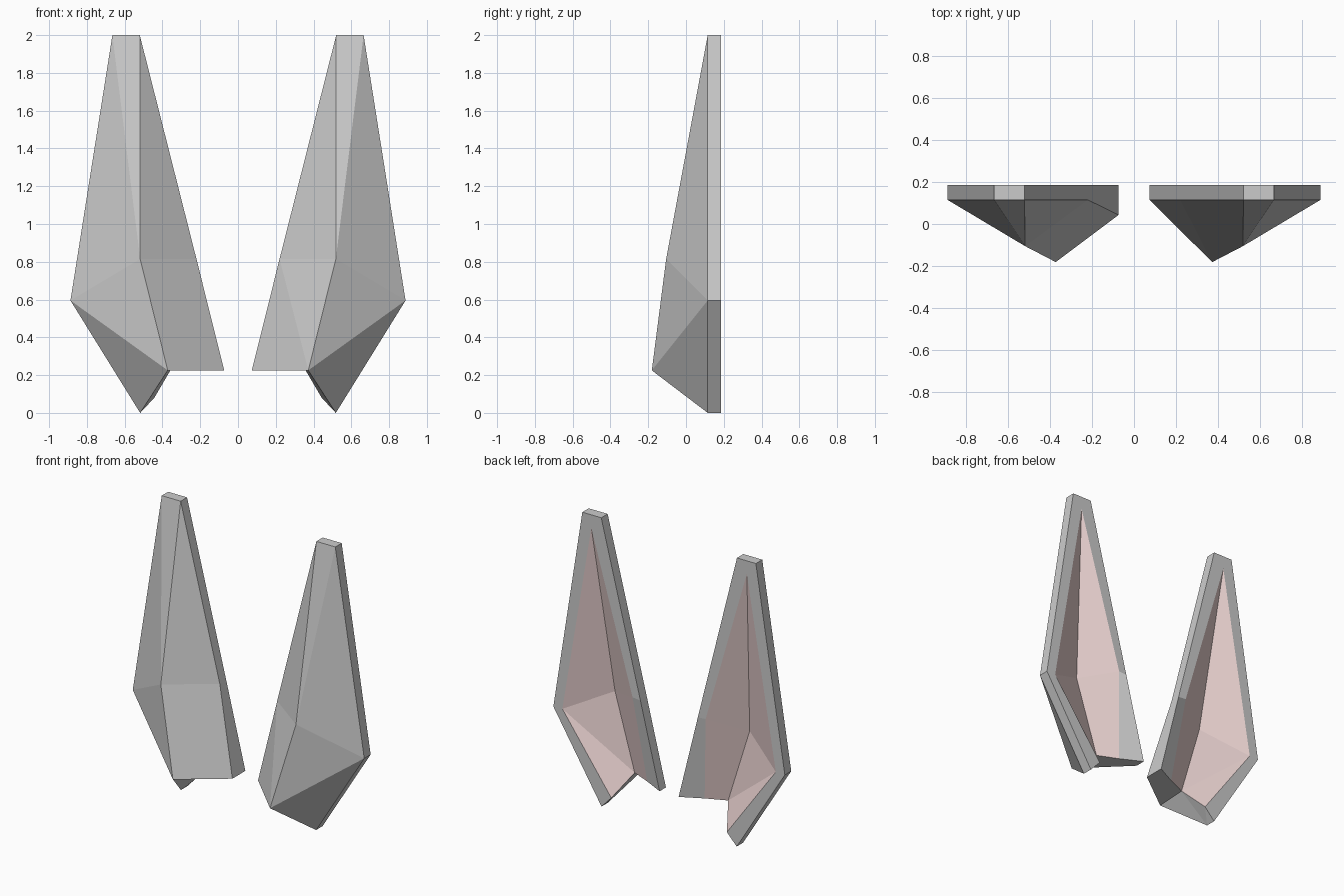
import bpy
import bmesh

if "Cube" in bpy.data.objects:
    bpy.data.objects.remove(bpy.data.objects["Cube"])

BACK, FRONT = 0.185, 0.115

# Pale colour for the hollow lining
lining = bpy.data.materials.new("inner_lining")
lining.diffuse_color = (0.8, 0.63, 0.62, 1)
lining.use_nodes = True
lining.node_tree.nodes["Principled BSDF"].inputs["Base Color"].default_value = lining.diffuse_color

# Silhouette in x, z: top pair, outer corner, base, inner tip, inner side
OUTLINE = {"top_in": (0.52, 2.0), "top_out": (0.665, 2.0), "outer": (0.887, 0.595),
           "base": (0.518, 0.0), "tip": (0.073, 0.225), "side": (0.22, 0.815)}

# Ridge on the front, then the hollow seen from behind
POINTS = {"ridge": (0.518, -0.105, 0.815), "ridge_low": (0.372, -0.181, 0.225),
          "h_top": (0.596, BACK, 1.91), "h_outer": (0.818, BACK, 0.597),
          "h_base": (0.443, BACK, 0.08), "h_side": (0.28, BACK, 0.82),
          "h_tip": (0.22, 0.11, 0.225), "h_ridge": (0.516, 0.04, 0.745),
          "h_low": (0.358, 0.05, 0.225)}

# Suffix _f / _b = front / back copy of the silhouette
SHELL = ["top_in_f top_out_f ridge", "top_out_f outer_f ridge",
         "ridge outer_f ridge_low", "outer_f base_f ridge_low",
         "top_in_f ridge side_f"]
RIM = ["top_in_b top_out_b h_top", "top_out_b outer_b h_outer h_top",
       "outer_b base_b h_base h_outer", "top_in_b h_top h_side side_b",
       "side_b h_side h_tip tip_b"]
OPENING = ["tip_f tip_b h_tip h_low ridge_low",
           "base_f base_b h_base", "base_f h_base h_low", "base_f h_low ridge_low"]
HOLLOW = ["h_top h_outer h_ridge", "h_outer h_low h_ridge", "h_outer h_base h_low",
          "h_top h_ridge h_side", "h_side h_ridge h_low h_tip"]


def make_ear(name, sign, tip_front, inner_panel):
    bm = bmesh.new()
    v = {k: bm.verts.new((sign * x, y, z)) for k, (x, y, z) in POINTS.items()}
    for k, (x, z) in OUTLINE.items():
        y = tip_front if k == "tip" else FRONT
        v[k + "_f"] = bm.verts.new((sign * x, y, z))
        v[k + "_b"] = bm.verts.new((sign * x, BACK, z))

    # Edge band round the silhouette, open between base and inner tip
    order = ["tip", "side", "top_in", "top_out", "outer", "base"]
    band = [f"{a}_f {b}_f {b}_b {a}_b" for a, b in zip(order, order[1:])]

    for group, slot in ((SHELL + inner_panel + band + RIM + OPENING, 0), (HOLLOW, 1)):
        for names in group:
            bm.faces.new([v[n] for n in names.split()]).material_index = slot
    bmesh.ops.recalc_face_normals(bm, faces=bm.faces[:])

    mesh = bpy.data.meshes.new(name)
    mesh.materials.append(None)
    mesh.materials.append(lining)
    bm.to_mesh(mesh)
    bm.free()
    bpy.context.collection.objects.link(bpy.data.objects.new(name, mesh))


# The two ears differ only in the lower inner panel
make_ear("right_ear", 1, FRONT, ["side_f ridge ridge_low", "side_f ridge_low tip_f"])
make_ear("left_ear", -1, 0.043, ["side_f ridge ridge_low tip_f"])
